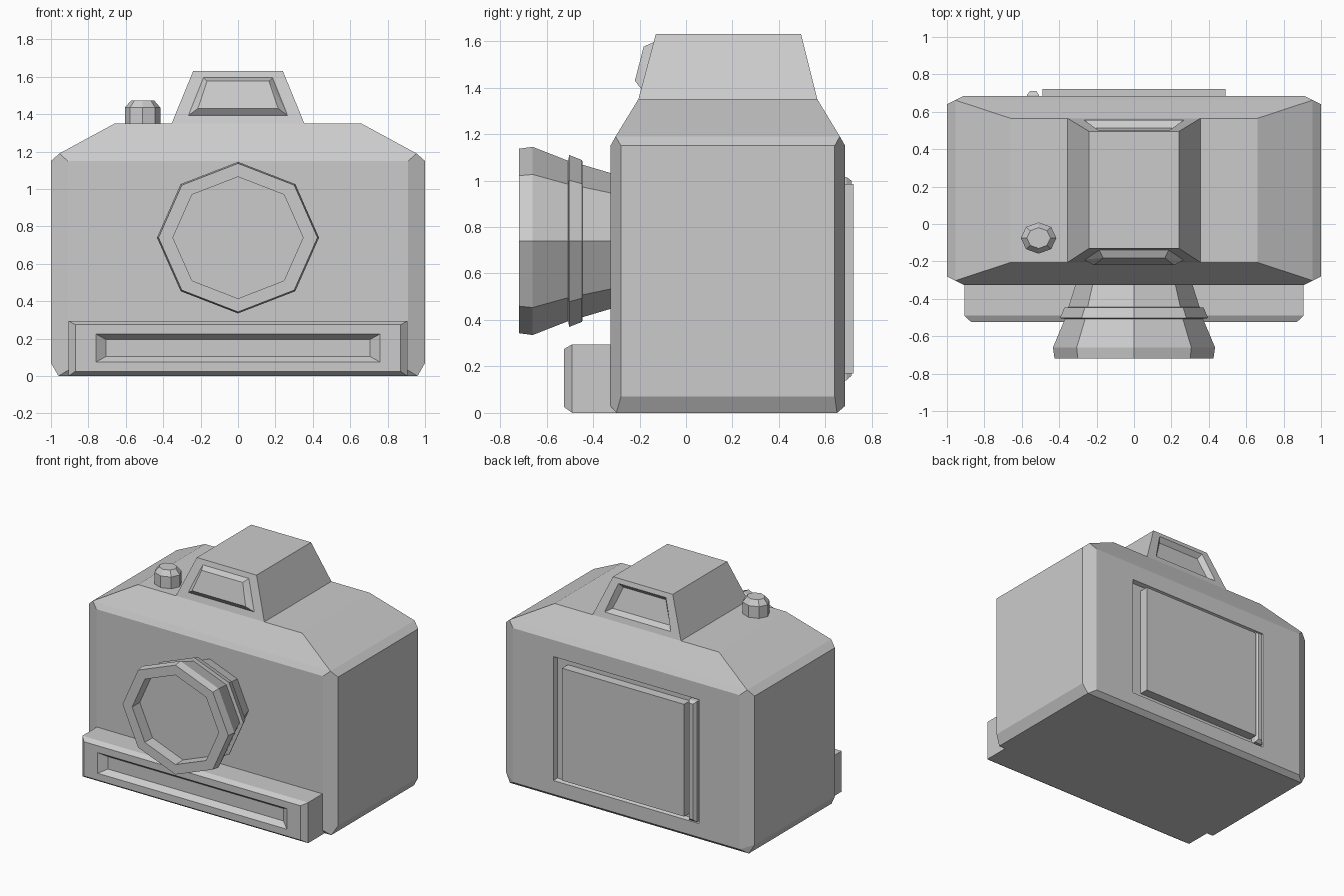
import bpy, bmesh, math
from mathutils import Vector

if "Cube" in bpy.data.objects:
    bpy.data.objects.remove(bpy.data.objects["Cube"])


def finish(name, bm):
    bmesh.ops.recalc_face_normals(bm, faces=bm.faces[:])
    mesh = bpy.data.meshes.new(name)
    bm.to_mesh(mesh)
    bm.free()
    ob = bpy.data.objects.new(name, mesh)
    bpy.context.collection.objects.link(ob)
    return ob


def hull(name, points):
    """Faceted convex solid around the points."""
    bm = bmesh.new()
    for p in points:
        bm.verts.new(p)
    bmesh.ops.convex_hull(bm, input=bm.verts[:])
    loose = [v for v in bm.verts if not v.link_faces]
    bmesh.ops.delete(bm, geom=loose, context='VERTS')
    bmesh.ops.dissolve_limit(bm, angle_limit=math.radians(1),
                             verts=bm.verts[:], edges=bm.edges[:])
    return finish(name, bm)


def mirrored(points):
    return [(s * x, y, z) for x, y, z in points for s in (1, -1)]


def recess(target, outer, inner):
    """Cut a tapered pocket from the outer outline down to the inner one."""
    over = [tuple(Vector(o) + 0.5 * (Vector(o) - Vector(i))) for o, i in zip(outer, inner)]
    cutter = hull("cutter", mirrored(over + inner))
    cutter.hide_render = True
    mod = target.modifiers.new("recess", 'BOOLEAN')
    mod.operation, mod.solver, mod.object = 'DIFFERENCE', 'EXACT', cutter
    bpy.context.view_layer.objects.active = target
    bpy.ops.object.modifier_apply(modifier=mod.name)
    bpy.data.objects.remove(cutter)


def turned(name, profile, place):
    """Eight-sided turned solid; place(a, b, h) maps ring coordinates to space."""
    bm = bmesh.new()
    rings = [[bm.verts.new(place(r * math.cos(k * math.pi / 4),
                                 r * math.sin(k * math.pi / 4), h))
              for k in range(8)] for r, h in profile]
    for a, b in zip(rings, rings[1:]):
        for k in range(8):
            n = (k + 1) % 8
            bm.faces.new((a[k], a[n], b[n], b[k]))
    bm.faces.new(rings[0])
    bm.faces.new(rings[-1])
    return finish(name, bm)


# Body with chamfered corners and sloping shoulders
body_points = [(0.66, -0.205, 1.35), (0.66, 0.565, 1.35)]
for front, side, apex, foot in ((-0.325, -0.28, -0.303, -0.30), (0.685, 0.64, 0.662, 0.65)):
    body_points += [(0.955, apex, 1.19), (0.91, front, 1.15), (1.0, side, 1.15),
                    (0.91, front, 0.03), (1.0, side, 0.07), (0.96, foot, 0.0)]
body = hull("body", mirrored(body_points))
recess(body,
       [(0.585, 0.685, 0.13), (0.585, 0.685, 1.03)],
       [(0.575, 0.655, 0.14), (0.575, 0.655, 1.02)])

# Back door plate and its hinge
hull("back_plate", mirrored([(0.49, y, z) for y in (0.65, 0.722) for z in (0.17, 0.985)]))
hull("back_hinge",
     [(x, 0.65, z) for x in (-0.572, -0.508) for z in (0.14, 1.015)] +
     [(x, 0.69, z) for x in (-0.572, -0.508) for z in (0.14, 1.015)] +
     [(x, 0.712, z) for x in (-0.555, -0.523) for z in (0.16, 1.0)])

# Front bar with long slot
bar = hull("front_bar", mirrored(
    [(0.87, -0.525, z) for z in (0.025, 0.275)] +
    [(0.907, y, z) for y in (-0.49, -0.25) for z in (0.0, 0.295)]))
recess(bar,
       [(0.76, -0.525, 0.075), (0.76, -0.525, 0.225)],
       [(0.705, -0.485, 0.105), (0.705, -0.485, 0.195)])

# Viewfinder hump with rear eyepiece pocket
hump = hull("viewfinder_hump", mirrored(
    [(0.355, -0.205, 1.35), (0.355, 0.565, 1.35),
     (0.24, -0.13, 1.63), (0.24, 0.495, 1.63)]))
recess(hump,
       [(0.265, 0.555, 1.39), (0.19, 0.503, 1.597)],
       [(0.23, 0.513, 1.41), (0.17, 0.475, 1.565)])

# Raised flash window on the hump front
hull("flash_window", mirrored(
    [(0.27, -0.19, 1.39), (0.187, -0.135, 1.597),
     (0.215, -0.22, 1.43), (0.165, -0.182, 1.577)]))

# Lens barrel with flared hood and ring
turned("lens",
       [(0.325, -0.63), (0.325, -0.718), (0.397, -0.718), (0.405, -0.66),
        (0.345, -0.507), (0.37, -0.503), (0.348, -0.447), (0.328, -0.445), (0.285, -0.30)],
       lambda a, b, h: (a * 1.07, h, 0.74 + b))

# Shutter button
turned("shutter_button",
       [(0.095, 1.33), (0.095, 1.435), (0.063, 1.472)],
       lambda a, b, h: (-0.51 + a, -0.075 + b * 0.88, h))
